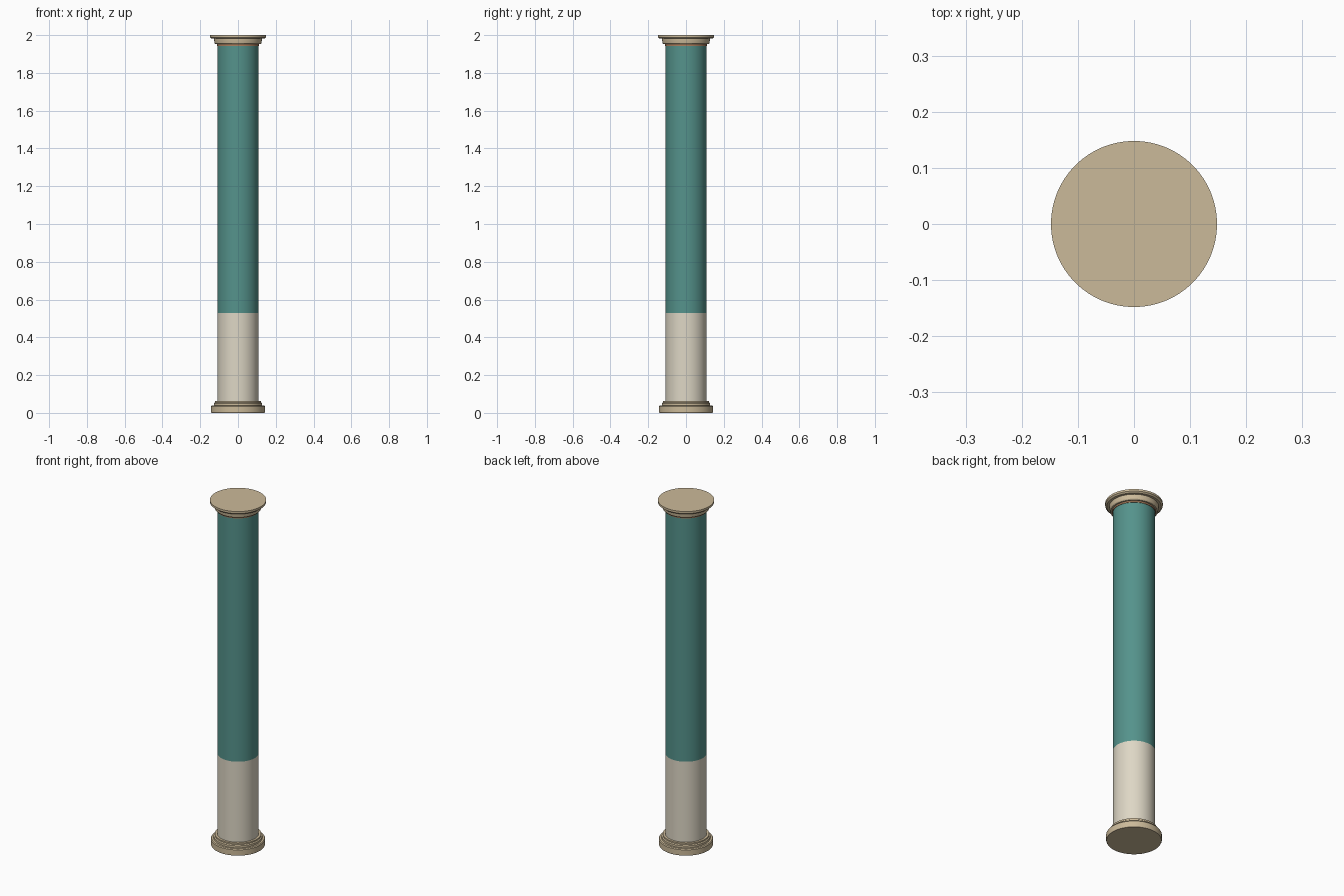
import bpy, math

old = bpy.data.objects.get("Cube")
if old:
    bpy.data.objects.remove(old, do_unlink=True)

SIDES = 64


def material(name, color):
    m = bpy.data.materials.new(name)
    m.use_nodes = True
    m.diffuse_color = (*color, 1)
    m.node_tree.nodes["Principled BSDF"].inputs["Base Color"].default_value = (*color, 1)
    return m


def turned(name, profile, mat):
    """Closed solid of revolution from (radius, height) points, bottom to top."""
    verts, faces = [], []
    for r, z in profile:
        for i in range(SIDES):
            a = math.tau * i / SIDES
            verts.append((r * math.cos(a), r * math.sin(a), z))
    for k in range(len(profile) - 1):
        for i in range(SIDES):
            j = (i + 1) % SIDES
            lo, hi = k * SIDES, (k + 1) * SIDES
            faces.append((lo + i, lo + j, hi + j, hi + i))
    faces.append(tuple(reversed(range(SIDES))))
    last = (len(profile) - 1) * SIDES
    faces.append(tuple(range(last, last + SIDES)))
    mesh = bpy.data.meshes.new(name)
    mesh.from_pydata(verts, [], faces)
    mesh.materials.append(mat)
    obj = bpy.data.objects.new(name, mesh)
    bpy.context.collection.objects.link(obj)
    bpy.ops.object.select_all(action="DESELECT")
    obj.select_set(True)
    bpy.context.view_layer.objects.active = obj
    bpy.ops.object.shade_smooth_by_angle(angle=math.radians(25))
    return obj


stone = material("tan stone", (0.60, 0.49, 0.32))
cream = material("cream paint", (0.73, 0.68, 0.56))
teal = material("teal paint", (0.09, 0.29, 0.26))
copper = material("copper brown", (0.40, 0.21, 0.11))

# Base: plinth disc with a stepped moulding
turned("base_plinth", [(0.141, 0), (0.143, 0.004), (0.143, 0.034), (0.139, 0.039)], stone)
turned("base_moulding", [(0.128, 0.039), (0.128, 0.051), (0.122, 0.055), (0.122, 0.063)], stone)

# Shaft: cream lower band and teal upper part
turned("lower_shaft", [(0.109, 0.063), (0.109, 0.53)], cream)
turned("upper_shaft", [(0.109, 0.53), (0.109, 1.945)], teal)

# Capital: neck ring, stepped moulding and top disc
turned("neck_ring", [(0.112, 1.943), (0.112, 1.952)], copper)
turned("capital_moulding", [(0.120, 1.952), (0.124, 1.957), (0.127, 1.976), (0.127, 1.981)], stone)
turned("capital_top", [(0.140, 1.981), (0.148, 1.988), (0.148, 2.0)], stone)
